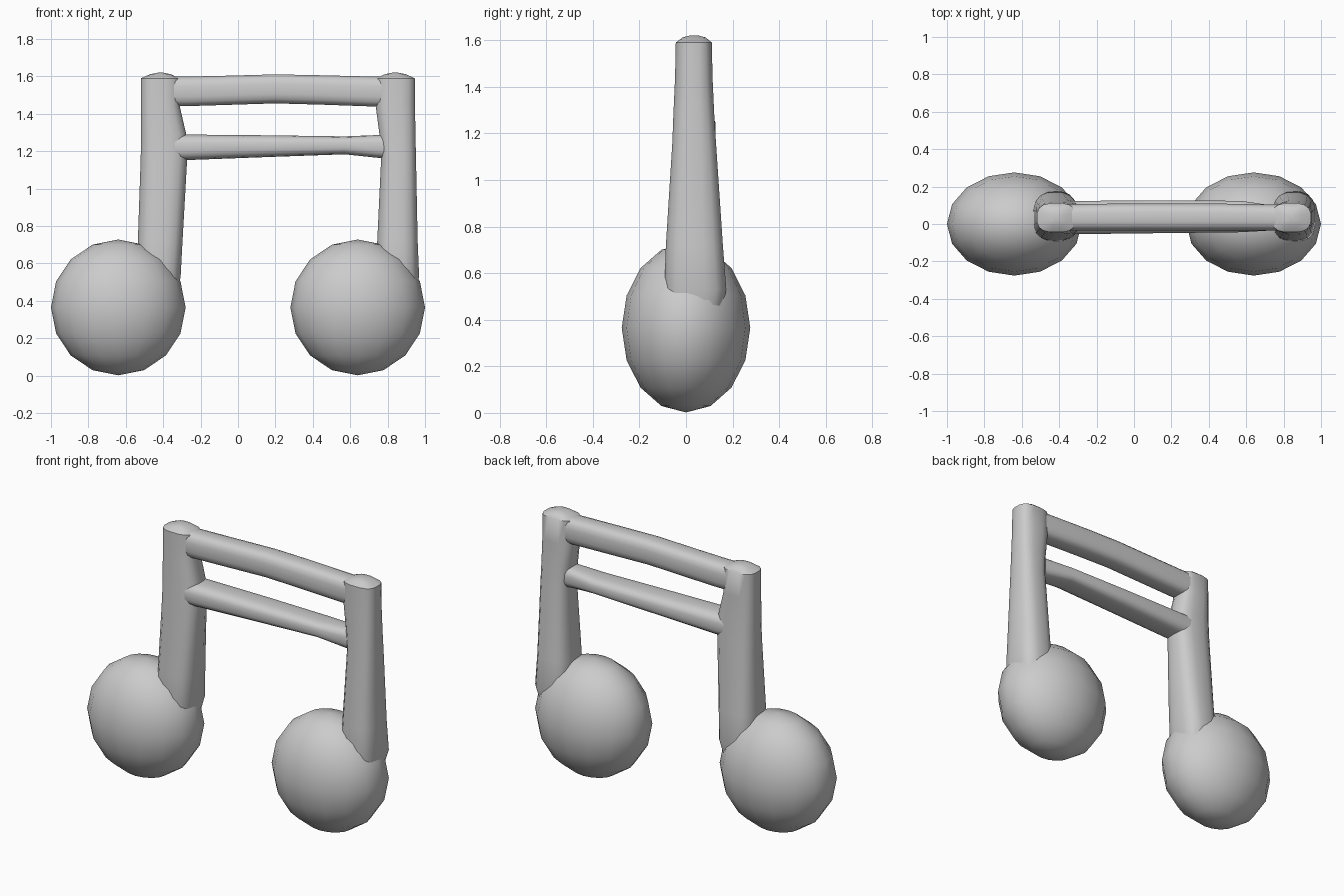
import bpy, bmesh, math
from mathutils import Vector

if "Cube" in bpy.data.objects:
    bpy.data.objects.remove(bpy.data.objects["Cube"])

SIDES = 16


def smooth(obj, angle=50):
    bpy.ops.object.select_all(action='DESELECT')
    obj.select_set(True)
    bpy.context.view_layer.objects.active = obj
    bpy.ops.object.shade_smooth_by_angle(angle=math.radians(angle))


def loft(name, sections, axis, power):
    """Skin rounded rectangles; each section is (position, u0, u1, v0, v1)."""
    bm = bmesh.new()
    rings = []
    for t, u0, u1, v0, v1 in sections:
        ring = []
        for i in range(SIDES):
            a = 2 * math.pi * (i + 0.5) / SIDES
            c, s = math.cos(a), math.sin(a)
            u = (u0 + u1) / 2 + (u1 - u0) / 2 * math.copysign(abs(c) ** power, c)
            v = (v0 + v1) / 2 + (v1 - v0) / 2 * math.copysign(abs(s) ** power, s)
            co = Vector((u, v, t)) if axis == 'Z' else Vector((t, u, v))
            ring.append(bm.verts.new(co))
        rings.append(ring)
    for a, b in zip(rings, rings[1:]):
        for i in range(SIDES):
            j = (i + 1) % SIDES
            bm.faces.new((a[i], a[j], b[j], b[i]))
    bm.faces.new(rings[0][::-1])
    bm.faces.new(rings[-1])
    bmesh.ops.recalc_face_normals(bm, faces=bm.faces)
    mesh = bpy.data.meshes.new(name)
    bm.to_mesh(mesh)
    bm.free()
    obj = bpy.data.objects.new(name, mesh)
    bpy.context.collection.objects.link(obj)
    smooth(obj)
    return obj


# Round note heads, flattened front to back
for side, x in (("left", -0.64), ("right", 0.64)):
    bpy.ops.mesh.primitive_uv_sphere_add(segments=16, ring_count=8, radius=1,
                                         location=(x, 0, 0.365))
    head = bpy.context.object
    head.name = side + "_note_head"
    head.scale = (0.36, 0.276, 0.363)
    smooth(head, 60)

# Tapering stems: height, depth range, and x range of each stem
heights = (0.42, 0.53, 0.72, 1.16, 1.29, 1.44, 1.59)
depths = ((-0.08, 0.15), (-0.095, 0.175), (-0.088, 0.16), (-0.06, 0.13),
          (-0.055, 0.122), (-0.048, 0.115), (-0.045, 0.112))
stems = {
    "left_stem": ((-0.53, -0.33), (-0.543, -0.305), (-0.537, -0.295), (-0.522, -0.27),
                  (-0.52, -0.275), (-0.52, -0.31), (-0.52, -0.31)),
    "right_stem": ((0.75, 0.94), (0.735, 0.97), (0.743, 0.962), (0.764, 0.953),
                   (0.755, 0.95), (0.735, 0.948), (0.735, 0.947)),
}
for name, spans in stems.items():
    sections = [(z, *xs, *ys) for z, xs, ys in zip(heights, spans, depths)]
    # Domed tip
    x0, x1 = spans[-1]
    sections.append((1.612, x0 + 0.05, x1 - 0.05, -0.015, 0.085))
    sections.append((1.62, x0 + 0.09, x1 - 0.09, 0.015, 0.055))
    loft(name, sections, 'Z', 0.7)

# Slightly bowed upper beam
loft("upper_beam", [
    (-0.42, -0.035, 0.105, 1.44, 1.60), (-0.28, -0.035, 0.108, 1.44, 1.60),
    (-0.05, -0.035, 0.11, 1.447, 1.605), (0.20, -0.035, 0.11, 1.455, 1.612),
    (0.45, -0.035, 0.11, 1.448, 1.607), (0.73, -0.035, 0.105, 1.438, 1.60),
    (0.86, -0.035, 0.10, 1.44, 1.60)], 'X', 0.65)

# Lower beam, thinning towards the right stem
loft("lower_beam", [
    (-0.42, -0.05, 0.12, 1.15, 1.292), (-0.27, -0.055, 0.125, 1.152, 1.29),
    (0.15, -0.05, 0.127, 1.168, 1.286), (0.57, -0.045, 0.125, 1.183, 1.28),
    (0.74, -0.035, 0.10, 1.165, 1.287), (0.86, -0.035, 0.10, 1.155, 1.292)], 'X', 0.65)
